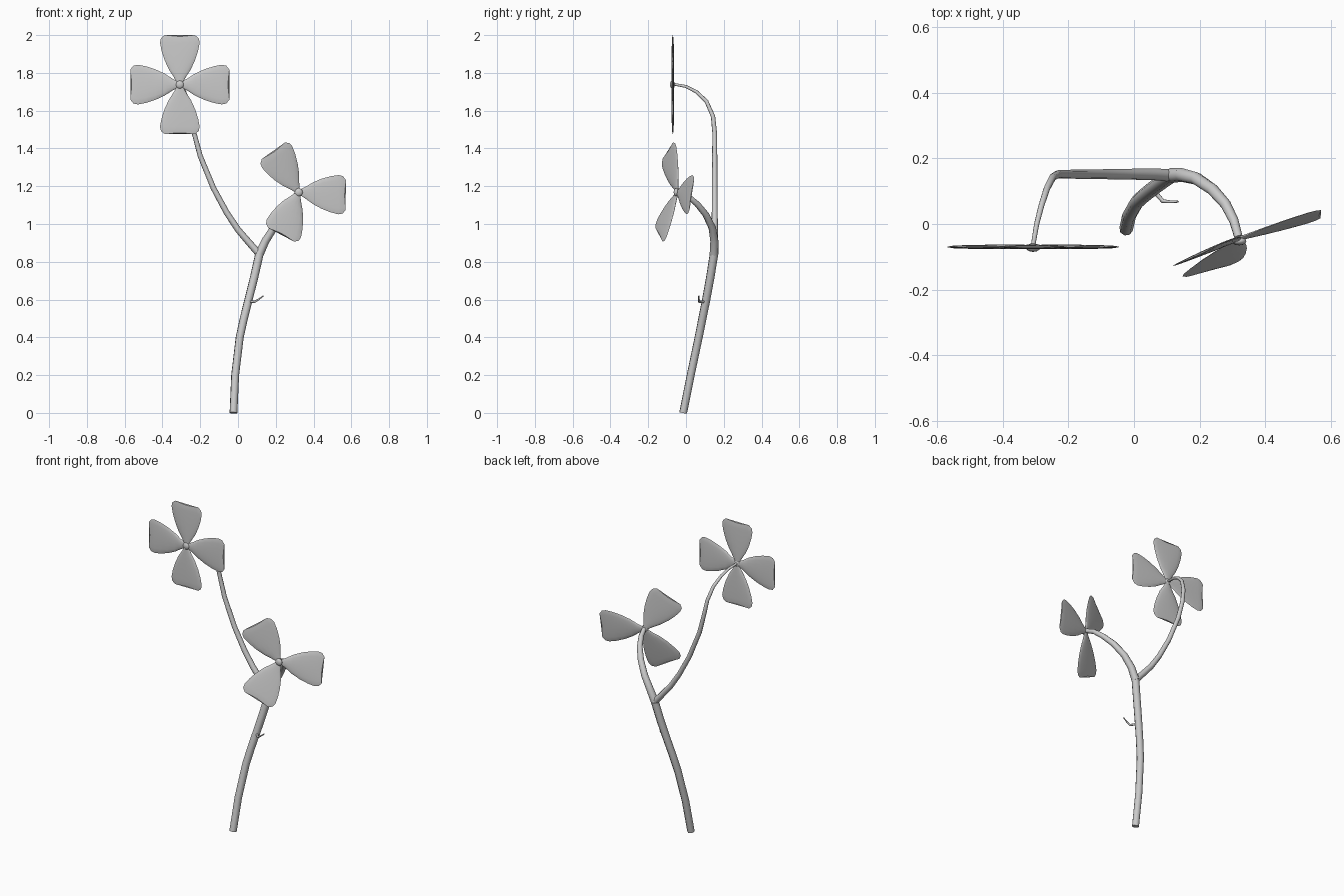
import bpy, bmesh, math
from mathutils import Vector

cube = bpy.data.objects.get("Cube")
if cube:
    bpy.data.objects.remove(cube, do_unlink=True)

COLOUR = (0.6, 0.6, 0.6, 1)
grey = bpy.data.materials.new("plain_grey")
grey.use_nodes = True
grey.diffuse_color = COLOUR
grey.node_tree.nodes["Principled BSDF"].inputs["Base Color"].default_value = COLOUR


def select_only(obj):
    bpy.ops.object.select_all(action='DESELECT')
    obj.select_set(True)
    bpy.context.view_layer.objects.active = obj


def smooth(obj):
    select_only(obj)
    bpy.ops.object.shade_smooth_by_angle(angle=math.radians(50))


def add_tube(name, points, start, end):
    """Tapered tube along a path."""
    curve = bpy.data.curves.new(name, 'CURVE')
    curve.dimensions = '3D'
    curve.bevel_depth = 1
    curve.bevel_resolution = 2
    curve.use_fill_caps = True
    spline = curve.splines.new('POLY')
    spline.points.add(len(points) - 1)
    for i, (p, co) in enumerate(zip(spline.points, points)):
        p.co = (*co, 1)
        p.radius = start + (end - start) * i / (len(points) - 1)
    obj = bpy.data.objects.new(name, curve)
    bpy.context.collection.objects.link(obj)
    select_only(obj)
    bpy.ops.object.convert(target='MESH')
    obj = bpy.context.object
    obj.data.materials.clear()
    obj.data.materials.append(grey)
    smooth(obj)


# Petal stations: distance from the hub, half width, half thickness, tip notch
PETAL = [(0.0, 0.01, 0.006, 0), (0.04, 0.032, 0.007, 0), (0.08, 0.058, 0.007, 0),
         (0.13, 0.081, 0.007, 0), (0.18, 0.097, 0.006, 0), (0.222, 0.105, 0.005, 0),
         (0.246, 0.1, 0.004, 0.003), (0.262, 0.08, 0.002, 0.007)]


def add_petal(name, centre, along, across):
    """Thin lens-section petal that widens to a blunt, slightly notched tip."""
    along = Vector(along).normalized()
    across = Vector(across)
    across = (across - along * across.dot(along)).normalized()
    normal = along.cross(across)
    bm = bmesh.new()
    sides = 16
    rings = []
    for dist, half, thick, notch in PETAL:
        ring = []
        for k in range(sides):
            a = 2 * math.pi * k / sides
            reach = dist - notch * math.sin(a) ** 4
            ring.append(bm.verts.new(Vector(centre) + along * reach
                                     + across * half * math.cos(a) + normal * thick * math.sin(a)))
        rings.append(ring)
    for a, b in zip(rings, rings[1:]):
        for k in range(sides):
            n = (k + 1) % sides
            bm.faces.new((a[k], a[n], b[n], b[k]))
    bm.faces.new(rings[0])
    bm.faces.new(rings[-1])
    bmesh.ops.recalc_face_normals(bm, faces=bm.faces)
    mesh = bpy.data.meshes.new(name)
    bm.to_mesh(mesh)
    bm.free()
    mesh.materials.append(grey)
    obj = bpy.data.objects.new(name, mesh)
    bpy.context.collection.objects.link(obj)
    smooth(obj)


def add_hub(name, centre):
    bpy.ops.mesh.primitive_uv_sphere_add(segments=12, ring_count=8, radius=0.022, location=centre)
    obj = bpy.context.object
    obj.name = name
    obj.scale.y = 0.6
    obj.data.materials.append(grey)
    smooth(obj)


# Main stem and its two branches
fork = (0.113, 0.148, 0.84)
add_tube("main_stem", [(-0.024, -0.015, 0), (-0.015, 0.025, 0.2), (0.009, 0.067, 0.4),
                       (0.031, 0.087, 0.5), (0.056, 0.107, 0.6), (0.086, 0.129, 0.72), fork],
         0.021, 0.023)
add_tube("right_branch", [fork, (0.06, 0.152, 0.9), (0.0, 0.152, 0.97), (-0.06, 0.152, 1.06),
                          (-0.13, 0.152, 1.19), (-0.2, 0.152, 1.36), (-0.232, 0.152, 1.48),
                          (-0.248, 0.143, 1.57), (-0.266, 0.108, 1.65), (-0.283, 0.055, 1.7),
                          (-0.297, 0.0, 1.728), (-0.308, -0.065, 1.74)], 0.019, 0.007)
add_tube("left_branch", [fork, (0.145, 0.15, 0.91), (0.19, 0.139, 0.98), (0.24, 0.105, 1.05),
                         (0.28, 0.06, 1.105), (0.305, 0.01, 1.148), (0.319, -0.04, 1.17)],
         0.023, 0.013)

# Small side twig
add_tube("twig", [(0.058, 0.104, 0.59), (0.088, 0.07, 0.588), (0.108, 0.068, 0.6),
                  (0.135, 0.068, 0.62)], 0.008, 0.003)

# Upper flower with four petals
upper = (-0.308, -0.07, 1.738)
add_hub("upper_flower_hub", (-0.308, -0.072, 1.738))
for i in range(4):
    a = math.pi / 2 * i
    add_petal(f"upper_petal_{i + 1}", upper, (math.cos(a), 0, math.sin(a)),
              (-math.sin(a), 0, math.cos(a)))

# Lower flower with three petals
lower = (0.32, -0.045, 1.168)
add_hub("lower_flower_hub", (0.321, -0.052, 1.168))
for i, (along, across) in enumerate([((-0.13, -0.05, 0.215), (0.164, 0.075, 0.106)),
                                     ((0.25, 0.075, -0.015), (0, 0.03, 0.2)),
                                     ((-0.095, -0.102, -0.235), (0.175, 0.05, -0.08))]):
    add_petal(f"lower_petal_{i + 1}", lower, along, across)
